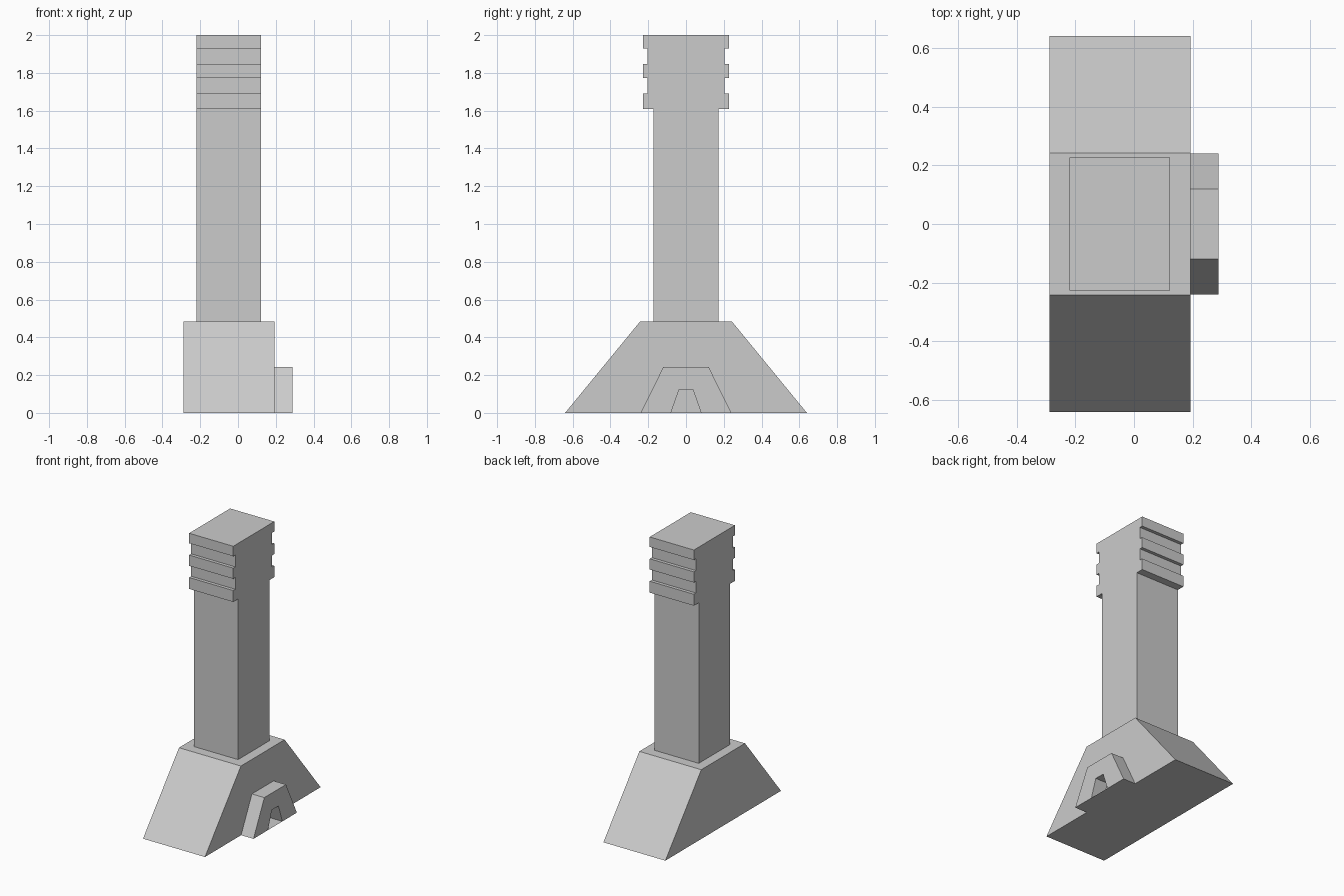
import bpy, bmesh

if "Cube" in bpy.data.objects:
    bpy.data.objects.remove(bpy.data.objects["Cube"])


def prism(name, profile, x0, x1):
    """Extrude a (y, z) profile along x from x0 to x1."""
    bm = bmesh.new()
    face = bm.faces.new([bm.verts.new((x0, y, z)) for y, z in profile])
    ext = bmesh.ops.extrude_face_region(bm, geom=[face], use_keep_orig=True)
    verts = [g for g in ext["geom"] if isinstance(g, bmesh.types.BMVert)]
    bmesh.ops.translate(bm, verts=verts, vec=(x1 - x0, 0, 0))
    bmesh.ops.recalc_face_normals(bm, faces=bm.faces)
    mesh = bpy.data.meshes.new(name)
    bm.to_mesh(mesh)
    bm.free()
    obj = bpy.data.objects.new(name, mesh)
    bpy.context.collection.objects.link(obj)
    return obj


def mirrored(right):
    """Close a right-hand outline (bottom to top) with its mirror in y."""
    return right + [(-y, z) for y, z in reversed(right)]


BASE_TOP = 0.485
X_WALL, X_PORCH = 0.192, 0.288

# Sloped base
prism("base", mirrored([(0.64, 0), (0.242, BASE_TOP)]), -0.288, X_WALL)

# Tower shaft with three projecting bands at the head
outline = [(0.173, BASE_TOP), (0.173, 1.61)]
for low, high in ((1.61, 1.69), (1.772, 1.847), (1.93, 2.0)):
    if low > 1.61:
        outline.append((0.204, low))
    outline += [(0.227, low), (0.227, high)]
    if high < 2.0:
        outline.append((0.204, high))
prism("tower", mirrored(outline), -0.22, 0.122)

# Entrance porch with a tapered doorway
outer = mirrored([(0.24, 0), (0.12, 0.243)])
inner = mirrored([(0.08, 0), (0.036, 0.125)])
prism("entrance_porch", outer + inner[::-1], X_WALL, X_PORCH)

# Doorway floor
bpy.ops.mesh.primitive_plane_add(size=1, location=((X_WALL + X_PORCH) / 2, 0, 0))
floor = bpy.context.object
floor.name = "doorway_floor"
floor.scale = (X_PORCH - X_WALL, 0.16, 1)
